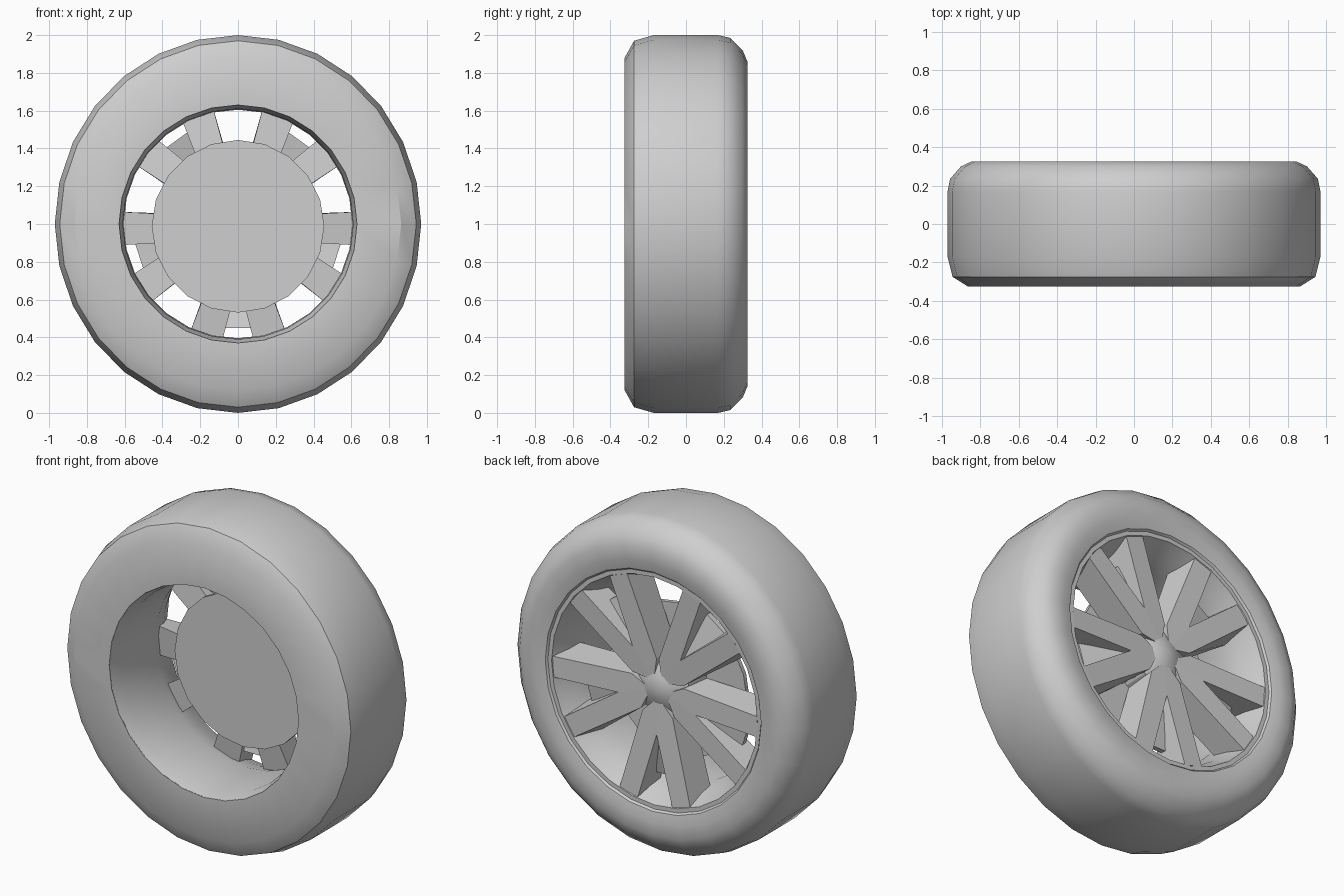
import bpy, bmesh, math
from mathutils import Vector

cube = bpy.data.objects.get("Cube")
if cube:
    bpy.data.objects.remove(cube)

GREY = (0.62, 0.62, 0.62, 1)
grey = bpy.data.materials.new("plain grey")
grey.diffuse_color = GREY
grey.use_nodes = True
grey.node_tree.nodes["Principled BSDF"].inputs["Base Color"].default_value = GREY

CENTRE = Vector((0, 0, 1))


def finish(name, bm, smooth_angle=None):
    bmesh.ops.remove_doubles(bm, verts=bm.verts[:], dist=1e-5)
    bmesh.ops.recalc_face_normals(bm, faces=bm.faces[:])
    mesh = bpy.data.meshes.new(name)
    bm.to_mesh(mesh)
    bm.free()
    mesh.materials.append(grey)
    ob = bpy.data.objects.new(name, mesh)
    bpy.context.collection.objects.link(ob)
    if smooth_angle:
        bpy.ops.object.select_all(action='DESELECT')
        ob.select_set(True)
        bpy.context.view_layer.objects.active = ob
        bpy.ops.object.shade_smooth_by_angle(angle=math.radians(smooth_angle))
    return ob


def lathe(name, profile, segments, closed=True, smooth_angle=30, centre=CENTRE):
    """Turn a (radius, y) profile about the axle; the tread is slightly narrower in x."""
    bm = bmesh.new()
    rings = []
    for i in range(segments):
        a = math.tau * i / segments
        rings.append([bm.verts.new(centre + Vector((r * min(1, 1.07 - 0.1 * r) * math.sin(a),
                                                    y, r * math.cos(a))))
                      for r, y in profile])
    n = len(profile)
    for i in range(segments):
        p, q = rings[i], rings[(i + 1) % segments]
        for j in range(n if closed else n - 1):
            k = (j + 1) % n
            bm.faces.new((p[j], p[k], q[k], q[j]))
    return finish(name, bm, smooth_angle)


# Tyre: flat inner side, rounded outer side
lathe("tyre", [(0.63, -0.325), (0.88, -0.325), (0.97, -0.275), (1.0, -0.17),
               (1.0, 0.17), (0.985, 0.235), (0.92, 0.30), (0.86, 0.325),
               (0.78, 0.325), (0.72, 0.312), (0.70, 0.285), (0.69, 0.25)],
      28, smooth_angle=32)

# Rim barrel with a thin outer lip
lathe("rim_barrel", [(0.63, -0.32), (0.61, -0.24), (0.605, 0.08), (0.64, 0.20),
                     (0.672, 0.27), (0.685, 0.30), (0.71, 0.30), (0.70, 0.20), (0.66, 0.12), (0.65, -0.32)], 28)

# Brake disc and hub
lathe("brake_disc", [(0, 0.05), (0.457, 0.05), (0.457, 0.075), (0, 0.075)], 20,
      closed=False, centre=Vector((0, 0, 0.988)))
lathe("hub", [(0, 0.29), (0.07, 0.275), (0.13, 0.25), (0.18, 0.22), (0.20, 0.06), (0, 0.06)],
      15, closed=False, smooth_angle=20)


def on_rim(radius, t):
    return math.sqrt(radius * radius - t * t)


# Half of a forked arm: (outward, sideways, y) corners of its outer and inner faces
outer_face = [(0.05, 0.0, 0.265), (0.15, 0.10, 0.27),
              (on_rim(0.682, 0.235), 0.235, 0.295), (on_rim(0.682, 0.115), 0.115, 0.295), (0.27, 0.0, 0.28)]
inner_face = [(0.06, 0.0, 0.075), (0.17, 0.10, 0.075),
              (on_rim(0.63, 0.255), 0.255, 0.13), (on_rim(0.63, 0.085), 0.085, 0.13), (0.30, 0.0, 0.10)]
# Half of the sloping web in the fork
web_top = [(0.26, 0.0, 0.25), (0.34, 0.025, 0.23), (0.55, 0.08, 0.18), (0.55, 0.0, 0.18)]
web_under = [(u, t, y - 0.03) for u, t, y in web_top]


def add_prism(bm, out, side, top, under):
    n = len(top)
    v = [bm.verts.new(CENTRE + out * u + side * t + Vector((0, y, 0))) for u, t, y in top + under]
    bm.faces.new(v[:n])
    bm.faces.new(v[n:])
    for i in range(n):
        j = (i + 1) % n
        if top[i][1] or top[j][1]:  # leave the shared middle open
            bm.faces.new((v[i], v[j], v[j + n], v[i + n]))


# Five forked arms, each mirrored about its own middle
for name, top, under in (("spokes", outer_face, inner_face), ("spoke_webs", web_top, web_under)):
    bm = bmesh.new()
    for arm in range(5):
        a = math.radians(54 + 72 * arm)
        out = Vector((math.cos(a), 0, math.sin(a)))
        side = Vector((-math.sin(a), 0, math.cos(a)))
        for s in (-1, 1):
            add_prism(bm, out, side * s, top, under)
    finish(name, bm)
